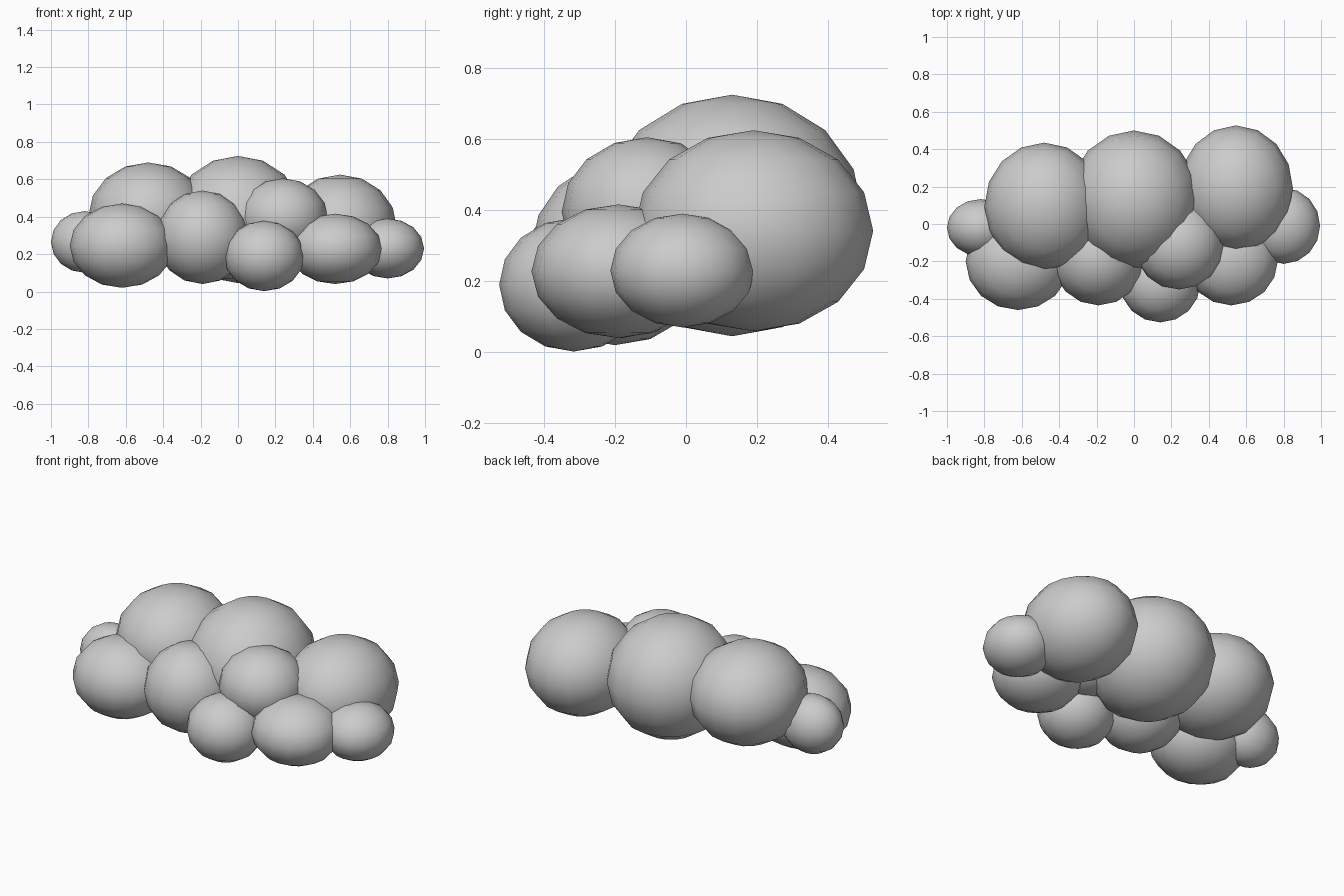
import bpy

cube = bpy.data.objects.get("Cube")
if cube:
    bpy.data.objects.remove(cube, do_unlink=True)

# One soft grey for the whole cloud
grey = bpy.data.materials.new("cloud_grey")
grey.use_nodes = True
colour = (0.6, 0.6, 0.6, 1.0)
grey.diffuse_color = colour
grey.node_tree.nodes["Principled BSDF"].inputs["Base Color"].default_value = colour


def puff(name, centre, radii):
    """Low-poly, smooth-shaded ellipsoid."""
    bpy.ops.mesh.primitive_uv_sphere_add(segments=16, ring_count=8, radius=1, location=centre)
    obj = bpy.context.object
    obj.name = name
    obj.scale = radii
    bpy.ops.object.transform_apply(location=False, rotation=False, scale=True)
    bpy.ops.object.shade_smooth()
    obj.data.materials.append(grey)


# Large back row
puff("back_right_puff", (-0.48, 0.095, 0.405), (0.32, 0.34, 0.285))
puff("back_middle_puff", (0.0, 0.13, 0.385), (0.35, 0.37, 0.34))
puff("back_left_puff", (0.545, 0.19, 0.342), (0.305, 0.337, 0.283))

# Front row
puff("front_right_puff", (-0.62, -0.2, 0.245), (0.28, 0.26, 0.225))
puff("front_middle_puff", (-0.19, -0.18, 0.29), (0.25, 0.255, 0.25))
puff("front_small_puff", (0.14, -0.316, 0.19), (0.215, 0.21, 0.188))
puff("front_left_puff", (0.52, -0.19, 0.228), (0.25, 0.245, 0.188))
puff("upper_front_puff", (0.24, -0.11, 0.395), (0.24, 0.24, 0.21))

# Small end puffs
puff("right_end_puff", (-0.82, -0.02, 0.265), (0.18, 0.153, 0.165))
puff("left_end_puff", (0.8, -0.01, 0.23), (0.195, 0.203, 0.16))
